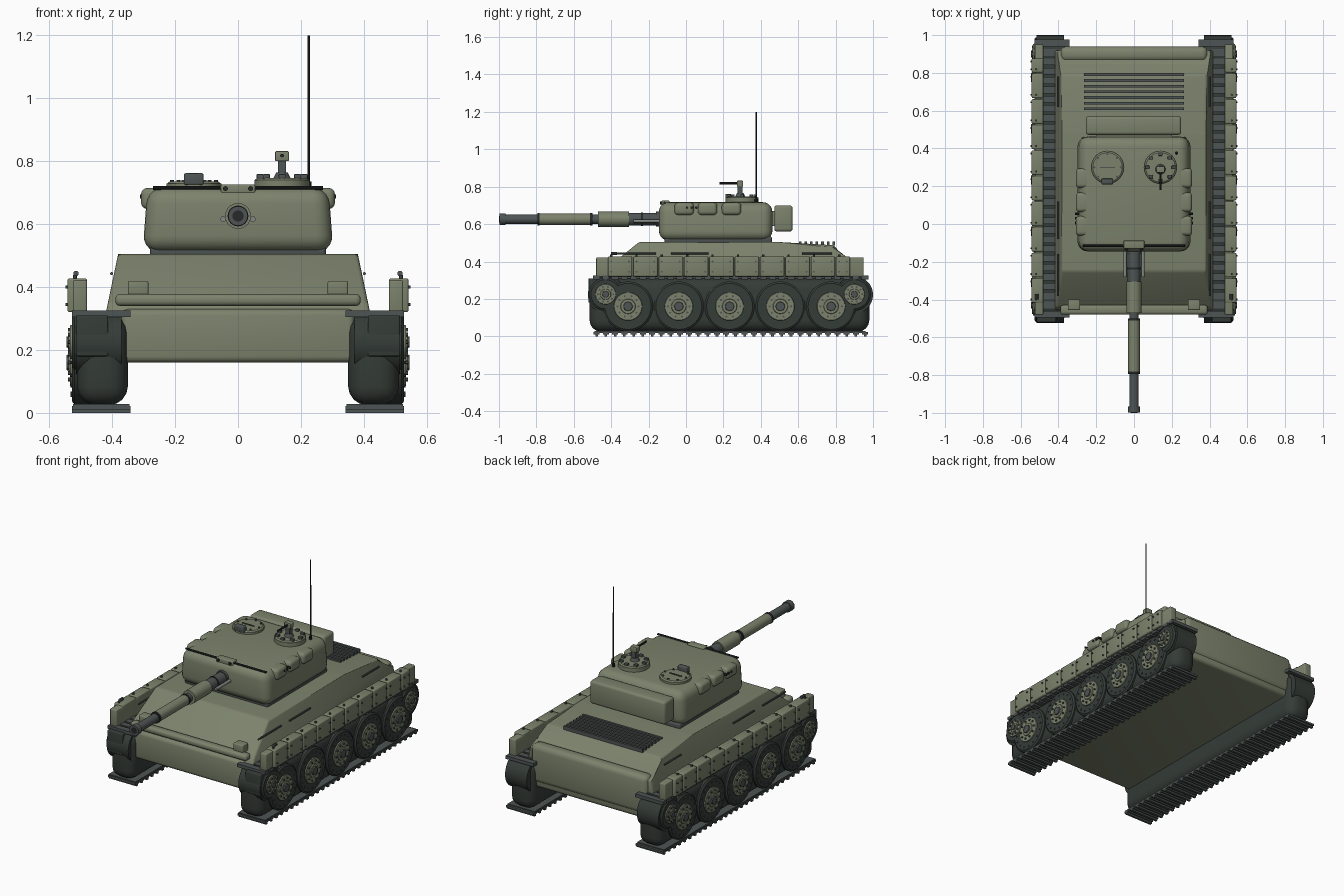
import bpy, bmesh, math
from mathutils import Vector, Matrix

if "Cube" in bpy.data.objects:
    bpy.data.objects.remove(bpy.data.objects["Cube"])


def material(name, rgb):
    m = bpy.data.materials.new(name)
    m.diffuse_color = (*rgb, 1)
    m.use_nodes = True
    m.node_tree.nodes["Principled BSDF"].inputs["Base Color"].default_value = m.diffuse_color
    return m


GREEN = material("olive green", (0.20, 0.225, 0.15))
RUBBER = material("dark rubber", (0.035, 0.045, 0.039))
SLATE = material("slate metal", (0.075, 0.09, 0.087))
STEEL = material("pale steel", (0.22, 0.25, 0.23))
BLACK = material("black metal", (0.02, 0.022, 0.022))


def box(bm, lo, hi, bevel=0, seg=3, taper=1.0):
    """Box between two corners; taper scales the top in x."""
    lo, hi = Vector(lo), Vector(hi)
    lo, hi = Vector(map(min, lo, hi)), Vector(map(max, lo, hi))
    c, d = (lo + hi) / 2, hi - lo
    vs = bmesh.ops.create_cube(bm, size=1)["verts"]
    for v in vs:
        k = taper if v.co.z > 0 else 1
        v.co = Vector((c.x + v.co.x * d.x * k, c.y + v.co.y * d.y, c.z + v.co.z * d.z))
    if bevel:
        edges = list({e for v in vs for e in v.link_edges})
        bmesh.ops.bevel(bm, geom=edges, offset=bevel, segments=seg, profile=0.5,
                        affect='EDGES', clamp_overlap=True)


def cyl(bm, p0, p1, r, r2=None, n=24):
    p0, p1 = Vector(p0), Vector(p1)
    m = Matrix.Translation((p0 + p1) / 2) @ (p1 - p0).to_track_quat('Z', 'Y').to_matrix().to_4x4()
    bmesh.ops.create_cone(bm, cap_ends=True, segments=n, radius1=r,
                          radius2=r if r2 is None else r2, depth=(p1 - p0).length, matrix=m)


def part(name, mat, build):
    """Make one smooth-by-angle object from a building function."""
    bm = bmesh.new()
    build(bm)
    bmesh.ops.recalc_face_normals(bm, faces=bm.faces[:])
    for f in bm.faces:
        f.smooth = True
    for e in bm.edges:
        e.smooth = e.calc_face_angle(0) < 0.6
    me = bpy.data.meshes.new(name)
    bm.to_mesh(me)
    bm.free()
    me.materials.append(mat)
    bpy.context.collection.objects.link(bpy.data.objects.new(name, me))


# Hull
def upper_hull(bm):
    prof = [(-0.46, 0.31), (-0.44, 0.35), (-0.25, 0.505), (0.48, 0.505),
            (0.79, 0.487), (0.85, 0.415), (0.92, 0.40), (0.92, 0.31)]
    rows = []
    for s in (-1, 1):
        rows.append([bm.verts.new((s * (0.422 - (z - 0.31) * 0.21), y, z)) for y, z in prof])
        bm.faces.new(rows[-1])
    for i in range(len(prof)):
        j = (i + 1) % len(prof)
        bm.faces.new((rows[0][i], rows[0][j], rows[1][j], rows[1][i]))
    bmesh.ops.bevel(bm, geom=bm.edges[:], offset=0.012, segments=3, profile=0.5, affect='EDGES')


part("upper_hull", GREEN, upper_hull)
part("lower_hull", GREEN, lambda bm: box(bm, (-0.37, -0.475, 0.16), (0.37, 0.93, 0.33), 0.02))
part("rear_plate", GREEN, lambda bm: box(bm, (-0.39, 0.86, 0.19), (0.39, 0.94, 0.42), 0.03))
part("front_bar", GREEN, lambda bm: box(bm, (-0.39, -0.48, 0.34), (0.39, -0.43, 0.378), 0.015))


def headlights(bm):
    for s in (-1, 1):
        box(bm, (s * 0.285, -0.455, 0.37), (s * 0.35, -0.40, 0.42), 0.006)


part("headlights", GREEN, headlights)


def grille(bm):
    for i in range(7):
        y = 0.61 + i * 0.03
        box(bm, (-0.265, y - 0.007, 0.485), (0.265, y + 0.007, 0.507))


part("engine_grille", SLATE, grille)


def side_rods(bm):
    for s in (-1, 1):
        for y0, y1 in ((-0.38, -0.16), (-0.08, 0.12), (0.62, 0.78)):
            cyl(bm, (s * 0.402, y0, 0.443), (s * 0.402, y1, 0.443), 0.005, n=8)


part("side_tool_rods", SLATE, side_rods)

# Running gear
WHEELS = [(-0.31 + i * 0.2715, 0.16, 1.0) for i in range(5)]
SPROCKETS = [(-0.43, 0.225, 0.72), (0.9, 0.225, 0.72)]


def track_bodies(bm):
    for s in (-1, 1):
        box(bm, (s * 0.35, -0.515, 0.025), (s * 0.512, 0.98, 0.312), 0.06, 4)
        for y in (-0.425, 0.9):
            cyl(bm, (s * 0.37, y, 0.222), (s * 0.515, y, 0.222), 0.1, n=32)
        # square guard over the front and rear rollers
        box(bm, (s * 0.413, -0.521, 0.18), (s * 0.515, -0.42, 0.31), 0.005)


def track_pads(bm):
    for s in (-1, 1):
        box(bm, (s * 0.345, -0.49, 0.018), (s * 0.525, 0.96, 0.028))
        for i in range(30):
            y = -0.478 + i * 0.0495
            box(bm, (s * 0.342, y - 0.016, 0.01), (s * 0.528, y + 0.016, 0.022))
            box(bm, (s * 0.342, y - 0.007, 0), (s * 0.528, y + 0.007, 0.012))
            box(bm, (s * 0.342, y - 0.018, 0.305), (s * 0.528, y + 0.018, 0.325))


def tyres(bm):
    for s in (-1, 1):
        for y, z, k in WHEELS + SPROCKETS:
            R = 0.133 if k == 1 else 0.088
            cyl(bm, (s * 0.45, y, z), (s * 0.52, y, z), R, n=40)
            cyl(bm, (s * 0.52, y, z), (s * 0.528, y, z), R, R - 0.01, n=40)


def wheel_discs(bm):
    for s in (-1, 1):
        for y, z, k in WHEELS + SPROCKETS:
            cyl(bm, (s * 0.52, y, z), (s * 0.534, y, z), 0.078 * k, 0.074 * k, 32)
            cyl(bm, (s * 0.53, y, z), (s * 0.539, y, z), 0.042 * k, 0.038 * k, 24)


def ring(y, z, r, n):
    for i in range(n):
        a = 2 * math.pi * i / n
        yield y + r * math.cos(a), z + r * math.sin(a)


def wheel_hubs(bm):
    for s in (-1, 1):
        for y, z, k in WHEELS + SPROCKETS:
            cyl(bm, (s * 0.53, y, z), (s * 0.546, y, z), 0.028 * k, 0.024 * k, 8)
            for by, bz in ring(y, z, 0.057 * k, 10):
                cyl(bm, (s * 0.53, by, bz), (s * 0.541, by, bz), 0.006, n=6)


def tyre_bolts(bm):
    for s in (-1, 1):
        for y, z, k in WHEELS:
            for by, bz in ring(y, z, 0.105, 16):
                cyl(bm, (s * 0.52, by, bz), (s * 0.532, by, bz), 0.005, n=6)


part("track_bodies", RUBBER, track_bodies)
part("track_pads", SLATE, track_pads)
part("tyres", RUBBER, tyres)
part("wheel_discs", GREEN, wheel_discs)
part("wheel_hubs", SLATE, wheel_hubs)
part("tyre_bolts", RUBBER, tyre_bolts)

# Side skirts
SEAMS = [-0.42 + i * 0.1355 for i in range(10)] + [0.88]


def skirts(bm):
    for s in (-1, 1):
        box(bm, (s * 0.48, -0.48, 0.318), (s * 0.525, 0.95, 0.422), 0.006)
        for a, b in zip(SEAMS, SEAMS[1:]):
            box(bm, (s * 0.48, a + 0.003, 0.32), (s * 0.542, b - 0.003, 0.428), 0.007)


def skirt_bolts(bm):
    for s in (-1, 1):
        for a, b in zip(SEAMS, SEAMS[1:]):
            for y in (a + 0.02, b - 0.02):
                for z in (0.345, 0.4):
                    cyl(bm, (s * 0.535, y, z), (s * 0.549, y, z), 0.005, n=6)
            cyl(bm, (s * 0.518, a + 0.02, 0.42), (s * 0.518, a + 0.02, 0.438), 0.006, n=8)
        cyl(bm, (s * 0.515, -0.40, 0.443), (s * 0.515, -0.37, 0.443), 0.009, n=10)


part("side_skirts", GREEN, skirts)
part("skirt_bolts", SLATE, skirt_bolts)

# Turret
part("turret_ring", SLATE, lambda bm: box(bm, (-0.28, -0.115, 0.495), (0.28, 0.46, 0.535), 0.012))
part("turret", GREEN, lambda bm: box(bm, (-0.303, -0.145, 0.512), (0.303, 0.462, 0.717), 0.052, 5, 0.95))
part("turret_rear_box", GREEN, lambda bm: box(bm, (-0.255, 0.472, 0.56), (0.25, 0.57, 0.70), 0.015))
part("rear_box_mount", GREEN, lambda bm: box(bm, (-0.2, 0.44, 0.59), (0.2, 0.49, 0.67)))


def cheek_boxes(bm):
    for s in (-1, 1):
        for y in (-0.01, 0.115, 0.243):
            box(bm, (s * 0.215, y - 0.052, 0.648), (s * 0.308, y + 0.052, 0.715), 0.02, 4)


part("turret_side_boxes", GREEN, cheek_boxes)


def roof_rod(bm):
    cyl(bm, (-0.27, -0.115, 0.715), (0.27, -0.115, 0.715), 0.006, n=10)
    for x in (-0.04, 0.04):
        cyl(bm, (x, -0.14, 0.713), (x, -0.12, 0.713), 0.008, n=10)
    for i in range(3):
        for s in (-1, 1):
            cyl(bm, (s * 0.29, 0.005 + i * 0.025, 0.688), (s * 0.312, 0.005 + i * 0.025, 0.688), 0.007, n=8)


part("roof_rod", BLACK, roof_rod)
part("roof_sight", GREEN, lambda bm: box(bm, (-0.055, -0.13, 0.695), (0.055, -0.088, 0.726), 0.005))


# Hatches
def hatches(bm):
    for x, top in ((-0.14, 0.735), (0.14, 0.747)):
        cyl(bm, (x, 0.3, 0.705), (x, 0.3, top - 0.006), 0.088, n=36)
        cyl(bm, (x, 0.3, top - 0.006), (x, 0.3, top), 0.086, 0.078, 36)
    box(bm, (0.118, 0.272, 0.80), (0.162, 0.305, 0.832), 0.004)


def hatch_fittings(bm):
    box(bm, (-0.18, 0.297, 0.733), (-0.10, 0.303, 0.74))
    box(bm, (-0.172, 0.21, 0.725), (-0.11, 0.24, 0.762), 0.005)
    for x, y in ring(-0.14, 0.3, 0.07, 8):
        cyl(bm, (x, y, 0.73), (x, y, 0.741), 0.006, n=8)
    for x, y in ring(0.14, 0.3, 0.07, 8):
        box(bm, (x - 0.011, y - 0.009, 0.735), (x + 0.011, y + 0.009, 0.759), 0.003)
    # gun post
    cyl(bm, (0.14, 0.29, 0.74), (0.14, 0.29, 0.765), 0.03, 0.018)
    box(bm, (0.127, 0.275, 0.75), (0.153, 0.302, 0.802))


def roof_gun_and_antenna(bm):
    cyl(bm, (0.14, 0.18, 0.818), (0.14, 0.29, 0.818), 0.006, n=10)
    cyl(bm, (0.225, 0.375, 0.70), (0.225, 0.375, 0.735), 0.009, n=10)
    cyl(bm, (0.225, 0.375, 0.70), (0.225, 0.375, 1.2), 0.004, 0.0035, 8)


part("roof_hatches", GREEN, hatches)
part("hatch_fittings", SLATE, hatch_fittings)
part("roof_gun_and_antenna", BLACK, roof_gun_and_antenna)

# Main gun
GZ = 0.626


def barrel(bm, runs):
    for a, b, r in runs:
        cyl(bm, (0, a, GZ), (0, b, GZ), r, n=28)


part("gun_sleeves", GREEN, lambda bm: barrel(bm, [(-0.785, -0.505, 0.031), (-0.47, -0.305, 0.041)]))
part("gun_tube", SLATE, lambda bm: barrel(bm, [(-0.998, -0.1, 0.025), (-0.998, -0.965, 0.031),
                                               (-0.31, -0.135, 0.034), (-0.16, -0.13, 0.04)]))
part("gun_bands", BLACK, lambda bm: barrel(bm, [(-0.795, -0.782, 0.033), (-0.512, -0.5, 0.033),
                                                (-1.0, -0.997, 0.018), (-0.24, -0.23, 0.037)]))


def recoil_rods(bm):
    for s in (-1, 1):
        cyl(bm, (s * 0.047, -0.28, GZ - 0.01), (s * 0.047, -0.13, GZ - 0.01), 0.009, n=12)


part("recoil_rods", STEEL, recoil_rods)
